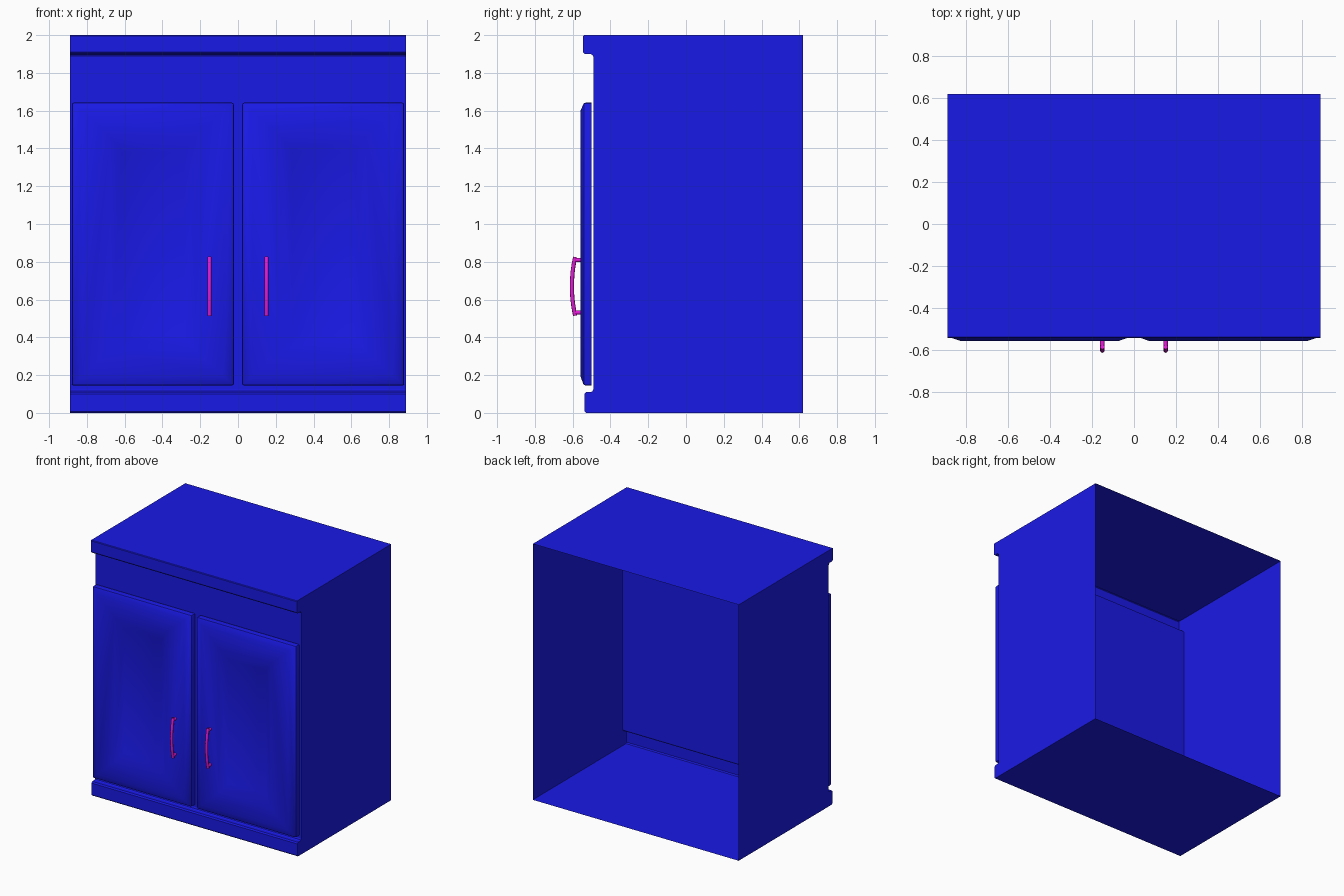
import bpy, bmesh, math

if "Cube" in bpy.data.objects:
    bpy.data.objects.remove(bpy.data.objects["Cube"])


def material(name, rgb):
    m = bpy.data.materials.new(name)
    m.diffuse_color = (*rgb, 1)
    m.use_nodes = True
    m.node_tree.nodes["Principled BSDF"].inputs["Base Color"].default_value = m.diffuse_color
    return m


BLUE = material("blue_paint", (0.01, 0.01, 0.8))
PINK = material("magenta_metal", (0.8, 0.01, 0.7))


def finish(bm, name, mat):
    mesh = bpy.data.meshes.new(name)
    bm.to_mesh(mesh)
    bm.free()
    ob = bpy.data.objects.new(name, mesh)
    bpy.context.collection.objects.link(ob)
    mesh.materials.append(mat)
    return ob


def smooth(ob, angle):
    bpy.ops.object.select_all(action='DESELECT')
    ob.select_set(True)
    bpy.context.view_layer.objects.active = ob
    bpy.ops.object.shade_smooth_by_angle(angle=math.radians(angle))


# Cabinet shell: side profile (y, z) swept across the width, open at the back
profile = [(0.62, 0), (-0.53, 0), (-0.538, 0.008), (-0.538, 0.1), (-0.53, 0.11),
           (-0.505, 0.11), (-0.495, 0.115), (-0.49, 0.125), (-0.49, 1.885),
           (-0.495, 1.895), (-0.505, 1.9), (-0.535, 1.9), (-0.545, 1.91),
           (-0.545, 1.995), (-0.54, 2), (0.62, 2)]
bm = bmesh.new()
left, right = [[bm.verts.new((x, y, z)) for y, z in profile] for x in (-0.89, 0.89)]
bm.faces.new(left)
bm.faces.new(right[::-1])
for i in range(len(profile) - 1):
    bm.faces.new((left[i], right[i], right[i + 1], left[i + 1]))
bmesh.ops.recalc_face_normals(bm, faces=bm.faces)
finish(bm, "cabinet_shell", BLUE)


# Door: nested rectangles give the chamfered border and the sunken panel
def door(name, s):
    rings = [  # x0, x1, z0, z1, y
        (0.022, 0.88, 0.145, 1.642, -0.5),
        (0.022, 0.88, 0.145, 1.642, -0.541),
        (0.075, 0.825, 0.195, 1.598, -0.559),
        (0.225, 0.675, 0.33, 1.46, -0.559),
        (0.285, 0.615, 0.41, 1.38, -0.53)]
    bm = bmesh.new()
    loops = [[bm.verts.new((s * x, y, z)) for x, z in
              ((x0, z0), (x1, z0), (x1, z1), (x0, z1))] for x0, x1, z0, z1, y in rings]
    bm.faces.new(loops[0])
    bm.faces.new(loops[-1])
    for a, b in zip(loops, loops[1:]):
        for i in range(4):
            j = (i + 1) % 4
            bm.faces.new((a[i], a[j], b[j], b[i]))
    bmesh.ops.recalc_face_normals(bm, faces=bm.faces)
    # rounded outer rim and corners
    rim = [bm.edges.get((loops[1][i], loops[1][(i + 1) % 4])) for i in range(4)]
    rim += [bm.edges.get((loops[0][i], loops[1][i])) for i in range(4)]
    bmesh.ops.bevel(bm, geom=rim, offset=0.01, segments=2, profile=0.5, affect='EDGES')
    smooth(finish(bm, name, BLUE), 30)


# Handle: bowed round bar on two short posts
def handle(name, s):
    cu = bpy.data.curves.new(name, 'CURVE')
    cu.dimensions = '3D'
    cu.bevel_depth = 0.011
    cu.bevel_resolution = 2
    cu.use_fill_caps = True
    bow = [(-0.587 - 0.017 * (1 - t * t), 0.67 + 0.155 * t)
           for t in (k / 6 - 1 for k in range(13))]
    posts = [[(-0.552, z), (-0.591, z)] for z in (0.531, 0.809)]
    for path in [bow] + posts:
        sp = cu.splines.new('POLY')
        sp.points.add(len(path) - 1)
        for p, (y, z) in zip(sp.points, path):
            p.co = (s * 0.151, y, z, 1)
    cu.materials.append(PINK)
    ob = bpy.data.objects.new(name, cu)
    bpy.context.collection.objects.link(ob)
    bpy.ops.object.select_all(action='DESELECT')
    ob.select_set(True)
    bpy.context.view_layer.objects.active = ob
    bpy.ops.object.convert(target='MESH')
    smooth(bpy.context.object, 50)


for side, s in (("left", -1), ("right", 1)):
    door(side + "_door", s)
    handle(side + "_handle", s)
